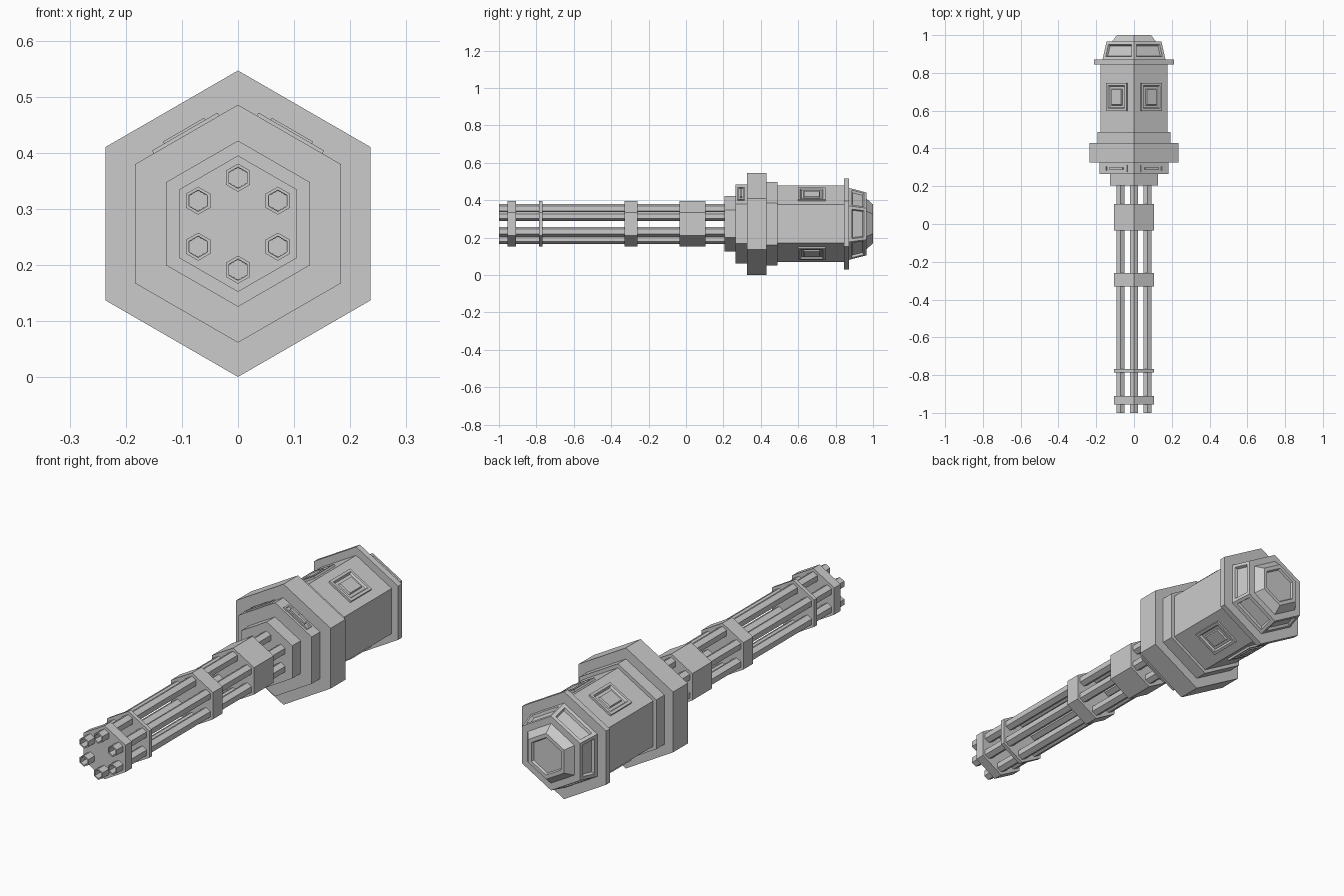
import bpy, bmesh
from math import sin, cos, pi, radians
from mathutils import Matrix, Vector

if "Cube" in bpy.data.objects:
    bpy.data.objects.remove(bpy.data.objects["Cube"])

AXIS = 0.2735  # height of the gun's long axis


def finish(bm, name):
    bmesh.ops.recalc_face_normals(bm, faces=bm.faces[:])
    mesh = bpy.data.meshes.new(name)
    bm.to_mesh(mesh)
    bm.free()
    ob = bpy.data.objects.new(name, mesh)
    bpy.context.collection.objects.link(ob)
    return ob


def step(bm, face, width, rise=0.0):
    """Inset a face and push the inner face along its normal."""
    bm.normal_update()
    n = face.normal.copy()
    bmesh.ops.inset_region(bm, faces=[face], thickness=width, use_even_offset=True)
    for v in face.verts:
        v.co += n * rise


def hex_lathe(name, profile, cx=0.0, cz=AXIS, window_ring=None):
    """Sweep (y, radius) points into a six-sided solid along y."""
    bm = bmesh.new()
    rings = [[bm.verts.new((cx + r * sin(k * pi / 3), y, cz + r * cos(k * pi / 3)))
              for k in range(6)] for y, r in profile]
    sides = []
    for a, b in zip(rings, rings[1:]):
        sides.append([bm.faces.new((a[k], a[(k + 1) % 6], b[(k + 1) % 6], b[k]))
                      for k in range(6)])
    bm.faces.new(rings[0])
    bm.faces.new(rings[-1][::-1])
    bmesh.ops.recalc_face_normals(bm, faces=bm.faces[:])
    if window_ring is not None:
        for f in sides[window_ring]:
            step(bm, f, 0.015)
            step(bm, f, 0.005, -0.012)
    return finish(bm, name)


def face_panel(name, angle, apothem, y, width, length, height, steps):
    """Raised plate on one side of the hexagon, with stepped insets."""
    bm = bmesh.new()
    bmesh.ops.create_cube(bm, size=1, matrix=Matrix.Diagonal((width, length, height + 0.02, 1)))
    bm.normal_update()
    top = max(bm.faces, key=lambda f: f.calc_center_median().z)
    for w, rise in steps:
        step(bm, top, w, rise)
    n = Vector((sin(angle), 0, cos(angle)))
    loc = Vector((0, y, AXIS)) + n * (apothem + (height - 0.02) / 2)
    bm.transform(Matrix.Translation(loc) @ Matrix.Rotation(angle, 4, 'Y'))
    return finish(bm, name)


# Six hollow barrels
for i in range(6):
    a = i * pi / 3
    hex_lathe(f"barrel_{i + 1}",
              [(-0.95, 0.018), (-1.0, 0.019), (-1.0, 0.025), (0.22, 0.025)],
              0.082 * sin(a), AXIS + 0.082 * cos(a))

# Clamps holding the barrels together
for i, (y0, y1) in enumerate([(-0.955, -0.91), (-0.785, -0.767),
                              (-0.33, -0.26), (-0.035, 0.105)]):
    hex_lathe(f"barrel_clamp_{i + 1}", [(y0, 0.1215), (y1, 0.1215)])

# Stepped housing and rear body
hex_lathe("housing", [
    (0.205, 0.148), (0.265, 0.148), (0.265, 0.212), (0.325, 0.212),
    (0.325, 0.273), (0.43, 0.273), (0.43, 0.223), (0.488, 0.223),
    (0.488, 0.205), (0.845, 0.205), (0.845, 0.243), (0.872, 0.243),
    (0.872, 0.192)])

# Tapered rear cap with recessed windows and a sunken end
hex_lathe("rear_cap", [
    (0.872, 0.192), (0.965, 0.168), (0.965, 0.135), (1.0, 0.104),
    (1.0, 0.085), (0.99, 0.08)], window_ring=0)

# Stepped plates on the four sloped body sides
for i, deg in enumerate((30, -30, 150, -150)):
    face_panel(f"body_panel_{i + 1}", radians(deg), 0.1775, 0.672, 0.125, 0.147, 0.01,
               [(0.012, 0), (0.006, -0.008), (0.012, 0), (0.003, 0.008)])

# Slotted vents on the two upper front sides
for i, deg in enumerate((30, -30)):
    face_panel(f"front_vent_{i + 1}", radians(deg), 0.1836, 0.294, 0.135, 0.036, 0.006,
               [(0.007, 0), (0.002, -0.012)])
    face_panel(f"vent_bar_{i + 1}", radians(deg), 0.1836, 0.294, 0.085, 0.012, 0.01, [])
